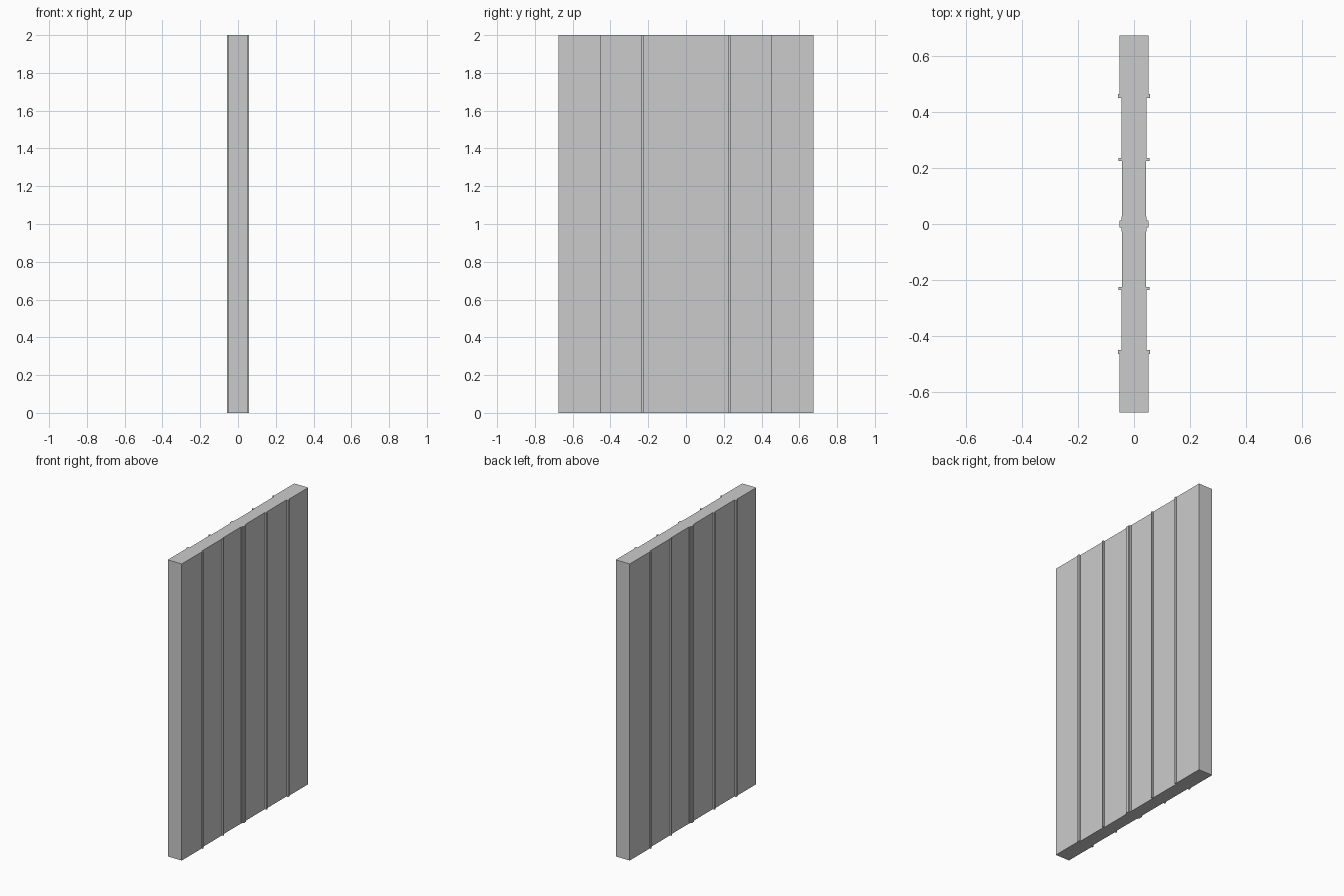
import bpy, bmesh

if "Cube" in bpy.data.objects:
    bpy.data.objects.remove(bpy.data.objects["Cube"])

HEIGHT = 2.0

# Quarter of the plan section as (y_start, y_end, half_thickness), centre to edge
STEPS = [
    (0.000, 0.0125, 0.052),   # middle meeting strip
    (0.0125, 0.027, 0.045),   # shoulder of the middle strip
    (0.027, 0.226, 0.042),    # inner panel
    (0.226, 0.235, 0.055),    # thin rib
    (0.235, 0.450, 0.045),    # middle panel
    (0.450, 0.464, 0.058),    # outer collar
    (0.464, 0.674, 0.052),    # outer panel
]


def mirrored_outline(steps):
    """Closed outline of the stepped section, mirrored in y and x."""
    half = []
    for y0, y1, x in steps:
        half += [(x, y0), (x, y1)]
    half = half[1:]                                   # no point on the centre line
    right = [(x, -y) for x, y in reversed(half)] + half
    left = [(-x, y) for x, y in reversed(right)]
    return right + left


def extrude_outline(name, outline, height):
    bm = bmesh.new()
    base = bm.faces.new([bm.verts.new((x, y, 0)) for x, y in outline])
    ext = bmesh.ops.extrude_face_region(bm, geom=[base], use_keep_orig=True)
    top = [g for g in ext["geom"] if isinstance(g, bmesh.types.BMVert)]
    bmesh.ops.translate(bm, verts=top, vec=(0, 0, height))
    bmesh.ops.recalc_face_normals(bm, faces=bm.faces)
    mesh = bpy.data.meshes.new(name)
    bm.to_mesh(mesh)
    bm.free()
    obj = bpy.data.objects.new(name, mesh)
    bpy.context.collection.objects.link(obj)
    return obj


# Telescoping door slab with its vertical ribs
extrude_outline("ribbed_door_panel", mirrored_outline(STEPS), HEIGHT)
